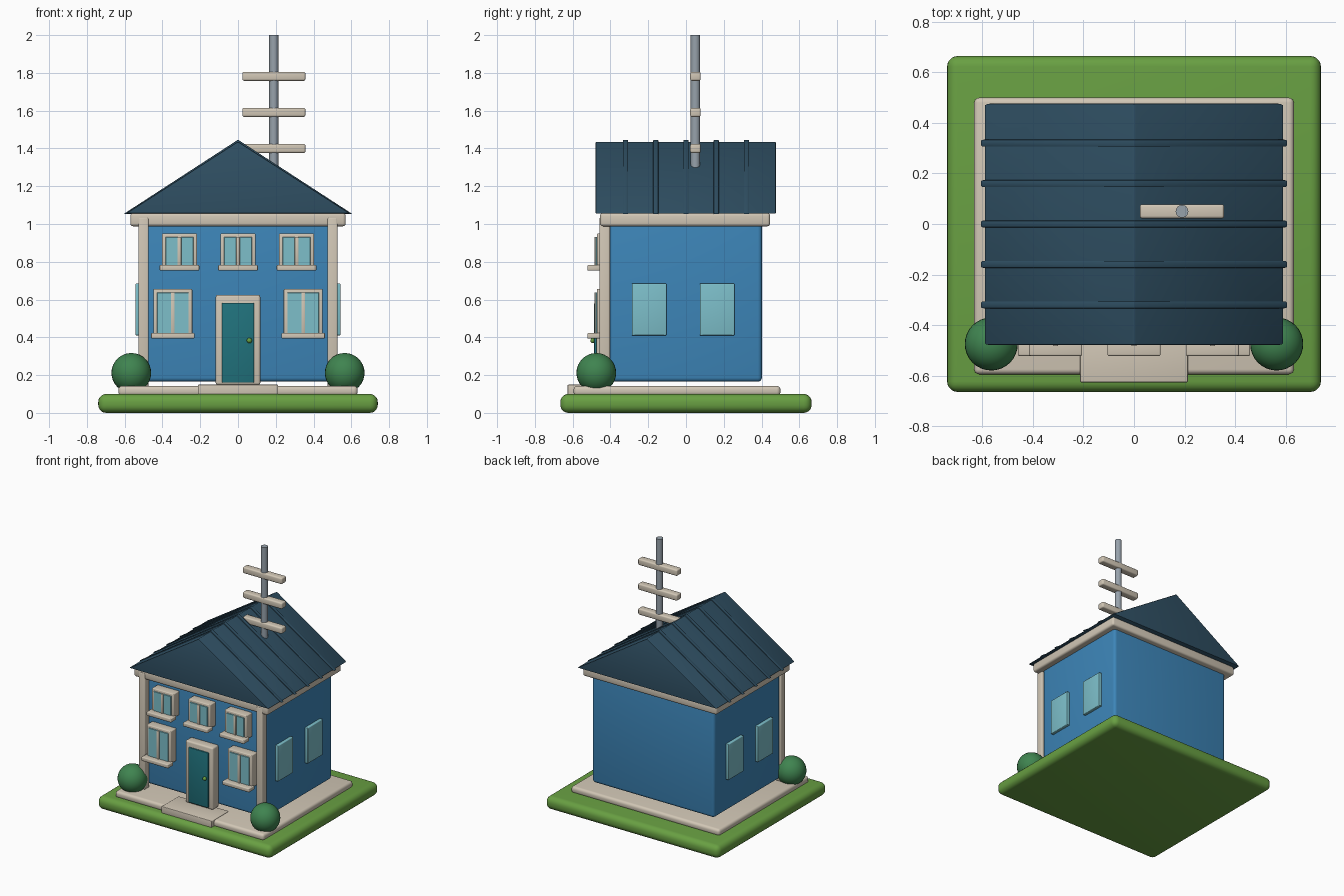
import bpy, bmesh, math
from mathutils import Matrix

cube = bpy.data.objects.get("Cube")
if cube:
    bpy.data.objects.remove(cube, do_unlink=True)


def material(name, r, g, b):
    m = bpy.data.materials.new(name)
    m.use_nodes = True
    m.diffuse_color = (r, g, b, 1)
    m.node_tree.nodes["Principled BSDF"].inputs["Base Color"].default_value = (r, g, b, 1)
    return m


GRASS = material("grass green", 0.14, 0.35, 0.055)
CREAM = material("cream trim", 0.64, 0.57, 0.465)
BLUE = material("wall blue", 0.046, 0.235, 0.48)
NAVY = material("roof navy", 0.028, 0.077, 0.122)
TEAL = material("door teal", 0.015, 0.17, 0.205)
GLASS = material("window glass", 0.205, 0.52, 0.59)
LEAF = material("bush green", 0.05, 0.23, 0.08)
STEEL = material("steel grey", 0.31, 0.36, 0.41)


def finish(name, bm, mat, bevel=0.0, segments=3):
    """Round the edges, then turn the bmesh into a smooth-shaded object."""
    if bevel:
        bmesh.ops.bevel(bm, geom=bm.edges[:], offset=bevel, segments=segments,
                        profile=0.5, affect='EDGES', clamp_overlap=True)
    bmesh.ops.recalc_face_normals(bm, faces=bm.faces[:])
    mesh = bpy.data.meshes.new(name)
    bm.to_mesh(mesh)
    bm.free()
    mesh.materials.append(mat)
    ob = bpy.data.objects.new(name, mesh)
    bpy.context.collection.objects.link(ob)
    bpy.ops.object.select_all(action='DESELECT')
    ob.select_set(True)
    bpy.context.view_layer.objects.active = ob
    bpy.ops.object.shade_smooth_by_angle(angle=math.radians(35))
    return ob


def box(name, xs, ys, zs, mat, bevel=0.006, segments=3):
    bm = bmesh.new()
    bmesh.ops.create_cube(bm, size=1)
    for v in bm.verts:
        for i, (lo, hi) in enumerate((xs, ys, zs)):
            v.co[i] = (lo + hi) / 2 + v.co[i] * (hi - lo)
    return finish(name, bm, mat, bevel, segments)


def gable(name, half, y0, y1, z0, z1, mat, bevel):
    bm = bmesh.new()
    front = [bm.verts.new(p) for p in ((-half, y0, z0), (half, y0, z0), (0, y0, z1))]
    face = bm.faces.new(front)
    ret = bmesh.ops.extrude_face_region(bm, geom=[face])
    for v in ret["geom"]:
        if isinstance(v, bmesh.types.BMVert):
            v.co.y = y1
    return finish(name, bm, mat, bevel, 2)


def ball(name, x, y, z, r, mat):
    bm = bmesh.new()
    bmesh.ops.create_uvsphere(bm, u_segments=32, v_segments=16, radius=r,
                              matrix=Matrix.Translation((x, y, z)))
    return finish(name, bm, mat)


# Ground
box("lawn", (-0.74, 0.74), (-0.665, 0.665), (0, 0.1), GRASS, 0.042, 5)
box("foundation", (-0.633, 0.633), (-0.595, 0.5), (0.09, 0.143), CREAM, 0.02, 4)
box("front_step", (-0.213, 0.213), (-0.627, -0.42), (0.095, 0.149), CREAM, 0.005)

# House body
box("walls", (-0.52, 0.52), (-0.405, 0.402), (0.165, 1.02), BLUE, 0.022, 4)
box("eave_trim", (-0.57, 0.57), (-0.455, 0.445), (0.988, 1.058), CREAM, 0.015)
for side, x in (("right", -0.5), ("left", 0.5)):
    box(f"{side}_corner_post", (x - 0.027, x + 0.027), (-0.458, -0.403), (0.14, 1.035), CREAM, 0.008)
    ball(f"{side}_bush", x * 1.13, -0.475, 0.212, 0.105, LEAF)

# Roof with raised seams
gable("roof", 0.595, -0.48, 0.477, 1.055, 1.437, NAVY, 0.008)
for i in range(5):
    y = (i - 2) * 0.16
    gable(f"roof_seam_{i + 1}", 0.607, y - 0.014, y + 0.014, 1.052, 1.446, NAVY, 0.004)

# Front door
box("door_frame", (-0.118, 0.118), (-0.475, -0.4), (0.148, 0.625), CREAM, 0.012)
box("door", (-0.085, 0.085), (-0.486, -0.46), (0.16, 0.583), TEAL, 0.005)
ball("door_knob", 0.06, -0.492, 0.383, 0.014, GRASS)


# Front windows: frame, glass, centre bar and sill
def window(name, x, z0, z1, half):
    box(name + "_frame", (x - half, x + half), (-0.472, -0.4), (z0, z1), CREAM, 0.006)
    box(name + "_glass", (x - half + 0.019, x + half - 0.019), (-0.478, -0.469),
        (z0 + 0.015, z1 - 0.019), GLASS, 0.002, 1)
    box(name + "_bar", (x - 0.01, x + 0.01), (-0.484, -0.47), (z0 + 0.015, z1 - 0.019), CREAM, 0.003, 2)
    box(name + "_sill", (x - half - 0.012, x + half + 0.012), (-0.522, -0.455),
        (z0 - 0.012, z0 + 0.018), CREAM, 0.006)


for label, x in (("right", -0.31), ("middle", 0), ("left", 0.31)):
    window(f"upper_{label}_window", x, 0.765, 0.95, 0.093)
for label, x in (("right", -0.345), ("left", 0.345)):
    window(f"lower_{label}_window", x, 0.405, 0.657, 0.103)

# Side windows
for side, s in (("right", -1), ("left", 1)):
    for place, y in (("front", -0.195), ("back", 0.165)):
        xs = sorted((s * 0.51, s * 0.543))
        box(f"{side}_{place}_side_window", xs, (y - 0.092, y + 0.092), (0.41, 0.685), GLASS, 0.005)

# Roof aerial
bm = bmesh.new()
bmesh.ops.create_cone(bm, cap_ends=True, segments=24, radius1=0.025, radius2=0.025,
                      depth=0.7, matrix=Matrix.Translation((0.19, 0.05, 1.65)))
finish("aerial_pole", bm, STEEL)
for i in range(3):
    z = 1.4 + i * 0.191
    box(f"aerial_rung_{i + 1}", (0.023, 0.357), (0.022, 0.078), (z - 0.024, z + 0.024), CREAM, 0.01)
